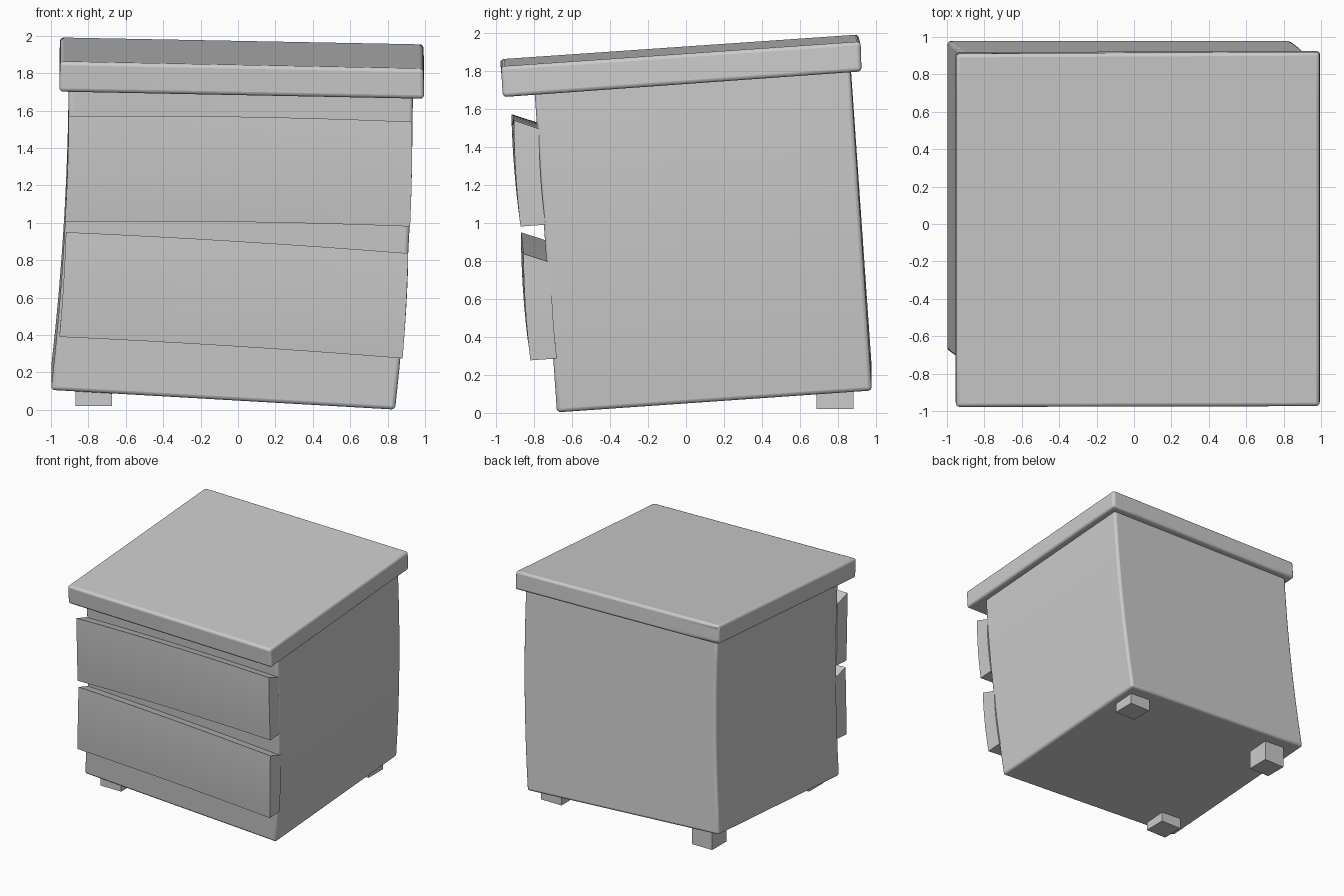
import bpy, bmesh, math
from mathutils import Vector

if "Cube" in bpy.data.objects:
    bpy.data.objects.remove(bpy.data.objects["Cube"])


def warped_box(name, corners, bump=(0, 0, 0), bevel=0.0, cuts=7):
    """Box blended between 8 corners (x fastest, then y, then z) with a gentle bow."""
    c = [Vector(p) for p in corners]
    bm = bmesh.new()
    bmesh.ops.create_cube(bm, size=1.0)
    if cuts:
        bmesh.ops.subdivide_edges(bm, edges=bm.edges[:], cuts=cuts, use_grid_fill=True)
    for vert in bm.verts:
        u, v, w = (k + 0.5 for k in vert.co)
        rows = [c[i].lerp(c[i + 1], u) for i in (0, 2, 4, 6)]
        p = rows[0].lerp(rows[1], v).lerp(rows[2].lerp(rows[3], v), w)
        up, across = 4 * w * (1 - w), 4 * u * (1 - u)
        vert.co = p + Vector((bump[0] * up, bump[1] * up, bump[2] * across))
    bmesh.ops.recalc_face_normals(bm, faces=bm.faces[:])
    mesh = bpy.data.meshes.new(name)
    bm.to_mesh(mesh)
    bm.free()
    ob = bpy.data.objects.new(name, mesh)
    bpy.context.collection.objects.link(ob)
    if bevel:
        mod = ob.modifiers.new("rounded_edges", 'BEVEL')
        mod.width = bevel
        mod.segments = 3
        mod.limit_method = 'ANGLE'
        mod.angle_limit = math.radians(50)
    bpy.ops.object.select_all(action='DESELECT')
    ob.select_set(True)
    bpy.context.view_layer.objects.active = ob
    bpy.ops.object.shade_smooth_by_angle(angle=math.radians(35))
    return ob


# Leaning, bowed cabinet body
warped_box("cabinet_body", [
    (-1.0, -0.68, 0.105), (0.84, -0.68, 0.0), (-1.0, 0.98, 0.22), (0.84, 0.98, 0.115),
    (-0.905, -0.80, 1.755), (0.935, -0.80, 1.72), (-0.905, 0.865, 1.865), (0.935, 0.865, 1.83),
], bump=(0.024, 0, 0), bevel=0.02)

# Tilted top slab
warped_box("top_slab", [
    (-0.955, -0.965, 1.70), (0.995, -0.965, 1.662), (-0.955, 0.92, 1.835), (0.995, 0.925, 1.797),
    (-0.952, -0.98, 1.862), (0.992, -0.975, 1.824), (-0.952, 0.91, 1.992), (0.992, 0.92, 1.955),
], bevel=0.02)

# Crooked drawer fronts
warped_box("upper_drawer", [
    (-0.925, -0.875, 1.005), (0.92, -0.872, 0.98), (-0.925, -0.74, 1.015), (0.92, -0.74, 0.99),
    (-0.905, -0.92, 1.57), (0.93, -0.907, 1.54), (-0.905, -0.78, 1.525), (0.93, -0.775, 1.495),
], bump=(0.004, -0.008, 0.012))
warped_box("lower_drawer", [
    (-0.955, -0.835, 0.39), (0.88, -0.82, 0.275), (-0.955, -0.69, 0.40), (0.88, -0.68, 0.285),
    (-0.92, -0.87, 0.95), (0.91, -0.857, 0.837), (-0.92, -0.73, 0.905), (0.91, -0.71, 0.79),
], bump=(0.004, -0.008, 0.008))

# Square feet, upright; the front right one is swallowed by the leaning body
for name, x, y, z in (("front_left_foot", -0.772, -0.54, 0.02),
                      ("back_left_foot", -0.772, 0.785, 0.02),
                      ("back_right_foot", 0.674, 0.785, 0.02),
                      ("front_right_foot", 0.674, -0.54, 0.06)):
    h = 0.098
    warped_box(name, [(x + sx * h, y + sy * h, zz)
                      for zz in (z, 0.26) for sy in (-1, 1) for sx in (-1, 1)], cuts=0)
